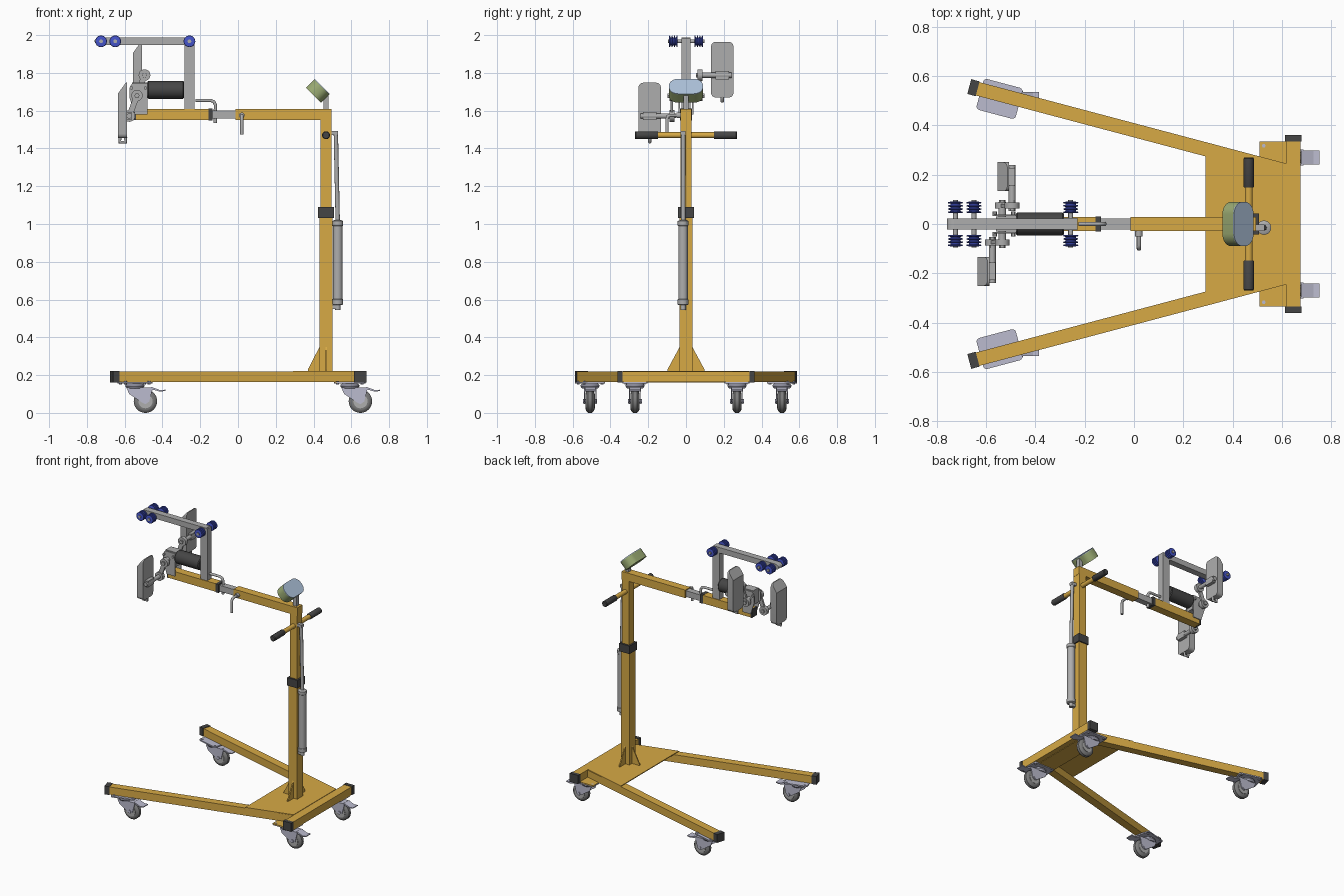
import bpy, bmesh, math
from mathutils import Vector as V, Matrix

if "Cube" in bpy.data.objects:
    bpy.data.objects.remove(bpy.data.objects["Cube"])


def mat(name, *c):
    m = bpy.data.materials.new(name)
    m.diffuse_color = (*c, 1)
    m.use_nodes = True
    m.node_tree.nodes["Principled BSDF"].inputs["Base Color"].default_value = m.diffuse_color
    return m


ORANGE = mat("orange_paint", .68, .40, .06)
DARK = mat("dark_plastic", .06, .06, .06)
BLUE = mat("blue_rubber", .06, .09, .6)
GREEN = mat("green_foam", .32, .40, .17)
SKY = mat("pale_blue_cover", .42, .54, .7)
STEEL = mat("caster_steel", .5, .5, .62)
TYRE = mat("tyre_grey", .2, .2, .2)
GREY = mat("grey_metal", .42, .42, .42)


def finish(name, bm, m, smooth=False):
    bmesh.ops.recalc_face_normals(bm, faces=bm.faces)
    me = bpy.data.meshes.new(name)
    bm.to_mesh(me)
    bm.free()
    me.materials.append(m)
    if smooth:
        for p in me.polygons:
            p.use_smooth = True
        me.set_sharp_from_angle(angle=math.radians(35))
    ob = bpy.data.objects.new(name, me)
    bpy.context.collection.objects.link(ob)
    return ob


def prism(name, pts, vec, m=GREY, smooth=False):
    bm = bmesh.new()
    f = bm.faces.new([bm.verts.new(p) for p in pts])
    r = bmesh.ops.extrude_face_region(bm, geom=[f], use_keep_orig=True)
    bmesh.ops.translate(bm, vec=vec, verts=[v for v in r["geom"] if isinstance(v, bmesh.types.BMVert)])
    return finish(name, bm, m, smooth)


def box(name, x0, x1, y0, y1, z0, z1, m=GREY):
    return prism(name, [(x0, y0, z0), (x1, y0, z0), (x1, y1, z0), (x0, y1, z0)], (0, 0, z1 - z0), m)


def lathe(name, origin, axis, prof, m=GREY, n=24):
    """Revolve (distance, radius) pairs about an axis."""
    q = V(axis).to_track_quat('Z', 'Y')
    bm = bmesh.new()
    rings = [[bm.verts.new(V(origin) + q @ V((r * math.cos(a), r * math.sin(a), t)))
              for a in (2 * math.pi * i / n for i in range(n))] for t, r in prof]
    for a, b in zip(rings, rings[1:]):
        for i in range(n):
            bm.faces.new((a[i], a[(i + 1) % n], b[(i + 1) % n], b[i]))
    bm.faces.new(rings[0])
    bm.faces.new(rings[-1])
    return finish(name, bm, m, True)


def rod(name, a, b, r, m=GREY, n=20):
    d = V(b) - V(a)
    return lathe(name, a, d, [(0, r), (d.length, r)], m, n)


def tube(name, pts, r, m=GREY):
    cu = bpy.data.curves.new(name, 'CURVE')
    cu.dimensions, cu.bevel_depth, cu.bevel_resolution, cu.use_fill_caps = '3D', r, 3, True
    sp = cu.splines.new('POLY')
    sp.points.add(len(pts) - 1)
    for p, c in zip(sp.points, pts):
        p.co = (*c, 1)
    cu.materials.append(m)
    ob = bpy.data.objects.new(name, cu)
    bpy.context.collection.objects.link(ob)


def rounded(w, h, r, n=6):
    """Rounded rectangle outline, centred on the origin."""
    out = []
    for k, (sx, sy) in enumerate([(1, 1), (-1, 1), (-1, -1), (1, -1)]):
        for i in range(n + 1):
            a = math.pi / 2 * (k + i / n)
            out.append((sx * (w / 2 - r) + r * math.cos(a), sy * (h / 2 - r) + r * math.sin(a)))
    return out


# Casters
def caster(name, x, y, rot):
    wx, zc = x + .056, .062
    R = Matrix.Rotation(rot, 3, 'Z')
    c = V((x, y, .155))
    prism(name + "_plate", [c + R @ V((a, b, 0)) for a, b in rounded(.165, .13, .015, 3)], (0, 0, .009), STEEL)
    for i in (-1, 1):
        for j in (-1, 1):
            p = c + R @ V((i * .065, j * .048, -.005))
            rod(name + "_bolt", p, p + V((0, 0, .018)), .008, STEEL, 6)
    lathe(name + "_swivel", (x, y, .13), (0, 0, 1), [(0, .042), (.01, .05), (.018, .05), (.025, .04)], STEEL)
    box(name + "_fork_top", x - .04, x + .085, y - .03, y + .03, .126, .134, STEEL)
    for s in (-1, 1):
        prism(name + "_fork_side", [(px, y + s * .03 - .002, pz) for px, pz in
              [(x - .045, .134), (x - .03, .1), (wx - .018, .055), (wx, .046), (wx + .02, .06), (wx + .04, .134)]],
              (0, .005, 0), STEEL)
    lathe(name + "_tyre", (wx, y - .023, zc), (0, 1, 0),
          [(0, .044), (.002, .052), (.013, .062), (.033, .062), (.044, .052), (.046, .044)], TYRE, 32)
    rod(name + "_rim", (wx, y - .025, zc), (wx, y + .025, zc), .038, GREY)
    rod(name + "_axle", (wx, y - .038, zc), (wx, y + .038, zc), .011, STEEL)
    prism(name + "_brake_pedal", [(px, y - .028, pz) for px, pz in
          [(wx + .03, .125), (wx + .08, .112), (wx + .105, .117), (wx + .105, .123), (wx + .08, .12), (wx + .03, .138)]],
          (0, .056, 0), STEEL)


# Base: splayed legs, plates and rear bar
a = math.atan(.266)
d, n = V((-math.cos(a), math.sin(a), 0)), V((math.sin(a), math.cos(a), 0))
for s, side in ((1, "left"), (-1, "right")):
    F = lambda v: (v[0], s * v[1], v[2])
    p = V((-.635, .549, .163))
    prism("leg_" + side, [F(p + n * .028), F(p - n * .028), (.617, s * .188, .163), (.617, s * .246, .163)],
          (0, 0, .055), ORANGE)
    q = V((-.635, .549, .161))
    prism("leg_cap_" + side, [F(q + n * .031), F(q - n * .031), F(q - n * .031 + d * .035), F(q + n * .031 + d * .035)],
          (0, 0, .06), DARK)
    caster("front_caster_" + side, -.546, s * .508, -s * a)
    caster("rear_caster_" + side, .592, s * .27, 0)
    box("rear_bar_cap_" + side, .614, .68, *sorted((s * .335, s * .362)), .16, .223, DARK)
    # side gussets
    prism("side_gusset_" + side, [(.463, s * .033, .22), (.463, s * .098, .22), (.463, s * .098, .23),
          (.463, s * .033, .35)], (.008, 0, 0), ORANGE)
box("rear_bar", .617, .677, -.338, .338, .163, .22, ORANGE)
prism("base_top_plate", [(.29, -.333, .217), (.617, -.245, .217), (.617, .245, .217), (.29, .333, .217)],
      (0, 0, .006), ORANGE)
box("caster_mount_plate", .51, .64, -.335, .335, .160, .166, ORANGE)
prism("front_gusset", [(.432, -.004, .22), (.37, -.004, .22), (.37, -.004, .23), (.432, -.004, .35)], (0, .008, 0), ORANGE)

# Telescopic column and horizontal arm
box("lower_column", .431, .499, -.034, .034, .22, 1.06, ORANGE)
box("column_collar", .424, .507, -.042, .042, 1.032, 1.09, DARK)
box("upper_column", .436, .494, -.029, .029, 1.06, 1.555, ORANGE)
box("rear_arm", -.014, .496, -.029, .029, 1.551, 1.609, ORANGE)
box("arm_slide", -.25, .05, -.022, .022, 1.558, 1.602)
box("front_arm", -.54, -.155, -.029, .029, 1.551, 1.609, ORANGE)
box("front_arm_collar", -.157, -.135, -.031, .031, 1.549, 1.611, DARK)
box("front_arm_cap", -.55, -.54, -.03, .03, 1.55, 1.61, DARK)

# Lift cylinder behind the column
lathe("lift_cylinder", (.528, -.015, .57), (0, 0, 1),
      [(0, .022), (.004, .029), (.03, .029), (.032, .026), (.42, .026), (.423, .029), (.445, .029), (.45, .02)], GREY)
rod("lift_rod", (.528, -.015, 1.01), (.518, -.015, 1.485), .0115)
rod("lift_foot", (.528, -.015, .545), (.528, -.015, .58), .014)
box("lift_foot_bracket", .495, .535, -.027, -.003, .55, .572)
box("lift_top_bracket", .49, .53, -.028, -.002, 1.472, 1.492)

# Push handle
rod("push_handle", (.466, -.26, 1.47), (.466, .26, 1.47), .016, ORANGE)
for s in (-1, 1):
    lathe("handle_grip", (.466, s * .148, 1.47), (0, s, 0), [(0, .019), (.003, .021), (.118, .021), (.123, .017)], DARK)

# Padded head on a short post
box("pad_post", .452, .48, -.014, .014, 1.6, 1.68)
u, nrm, c = V((.707, 0, -.707)), V((.707, 0, .707)), V((.422, 0, 1.705))
out = rounded(.112, .18, .05, 8)
prism("pad_body", [c + u * p + V((0, q, 0)) - nrm * .033 for p, q in out], nrm * .062, GREEN, True)
prism("pad_face", [c + u * p + V((0, q, 0)) + nrm * .029 for p, q in out], nrm * .005, SKY, True)

# Clamp levers
tube("side_clamp_lever", [(.02, -.02, 1.575), (.02, -.085, 1.575), (.02, -.096, 1.57), (.02, -.1, 1.555), (.02, -.1, 1.475)], .009)
rod("side_clamp_boss", (.02, -.028, 1.575), (.02, -.05, 1.575), .015)
tube("top_clamp_lever", [(-.225, 0, 1.654), (-.145, 0, 1.654), (-.128, 0, 1.648), (-.12, 0, 1.632), (-.12, 0, 1.535)], .009)

# Upright and roller bar
box("roller_upright", -.284, -.23, -.024, .024, 1.605, 1.985)
prism("roller_bar", [(-.24, -.023, 1.948), (-.24, -.023, 1.988)] +
      [(-.73 - .03 * math.sin(t), -.023, 1.968 + .02 * math.cos(t)) for t in (math.pi * i / 8 for i in range(9))],
      (0, .046, 0))
prof = []
for k in range(4):
    t = k * .0128
    prof += [(t, .021), (t + .0015, .029), (t + .004, .031), (t + .0065, .029), (t + .008, .021)]
for i, x in enumerate((-.725, -.65, -.257)):
    rod("roller_axle_%d" % i, (x, -.095, 1.967), (x, .098, 1.967), .01)
    for s in (-1, 1):
        lathe("roller_%d" % i, (x, s * .044, 1.967), (0, s, 0), prof, BLUE)

# Crank drive with motor
lathe("drive_motor", (-.48, 0, 1.71), (1, 0, 0), [(0, .042), (.006, .047), (.189, .047), (.195, .042)], DARK, 32)
box("gearbox", -.56, -.478, -.03, .03, 1.645, 1.75)
for s in (-1, 1):
    prism("drive_bracket", [(x, s * .036 - .003, z) for x, z in
          [(-.545, 1.58), (-.48, 1.58), (-.48, 1.745), (-.56, 1.745), (-.575, 1.72), (-.575, 1.67)]], (0, .006, 0))
    for x in (-.565, -.49):
        rod("bracket_bolt", (x, s * .036, 1.72), (x, s * .05, 1.72), .009, GREY, 6)
rod("crank_axle", (-.535, -.085, 1.69), (-.535, .09, 1.69), .016)

# Cranks and paddles
for s, side in ((1, "upper"), (-1, "lower")):
    cx, cz, y = -.535, 1.68, s * .075
    sx, sz = cx + .04 * s, cz + .108 * s
    w = V((.108, 0, -.04)).normalized() * .015
    A, B = V((cx, y - .007, cz)), V((sx, y - .007, sz))
    prism("crank_" + side, [A + w, B + w, B - w, A - w], (0, .014, 0))
    for nm, px, pz, r in (("inner", cx, cz, .03), ("outer", sx, sz, .031)):
        rod("crank_%s_%s_boss" % (side, nm), (px, y - .013, pz), (px, y + .013, pz), r)
        rod("crank_%s_%s_nut" % (side, nm), (px, y - .022, pz), (px, y + .022, pz), .014, GREY, 6)
    rod("spindle_" + side, (sx, s * .06, sz), (sx, s * .24, sz), .014)
    bm = bmesh.new()
    yc, zm = s * .192, sz + .029
    f = bm.faces.new([bm.verts.new((sx - .06, yc + p, zm + q)) for p, q in rounded(.118, .294, .024)])
    r = bmesh.ops.extrude_face_region(bm, geom=[f], use_keep_orig=True)
    bmesh.ops.translate(bm, vec=(.048, 0, 0), verts=[v for v in r["geom"] if isinstance(v, bmesh.types.BMVert)])
    bmesh.ops.bisect_plane(bm, geom=bm.verts[:] + bm.edges[:] + bm.faces[:], plane_co=(0, 0, zm + .09), plane_no=(0, 0, 1))
    for v in bm.verts:
        if v.co.x < sx - .03 and v.co.z > zm + .09:
            v.co.x += (v.co.z - zm - .09) * .72
    finish("paddle_" + side, bm, GREY, True)
    tube("paddle_hook_" + side, [(sx - .05, yc, zm - .14), (sx - .05, yc, zm - .168), (sx - .02, yc, zm - .168),
         (sx - .02, yc, zm - .14)], .009)
    box("paddle_clip_" + side, sx - .014, sx + .012, yc - .035, yc + .035, sz - .022, sz + .022)
